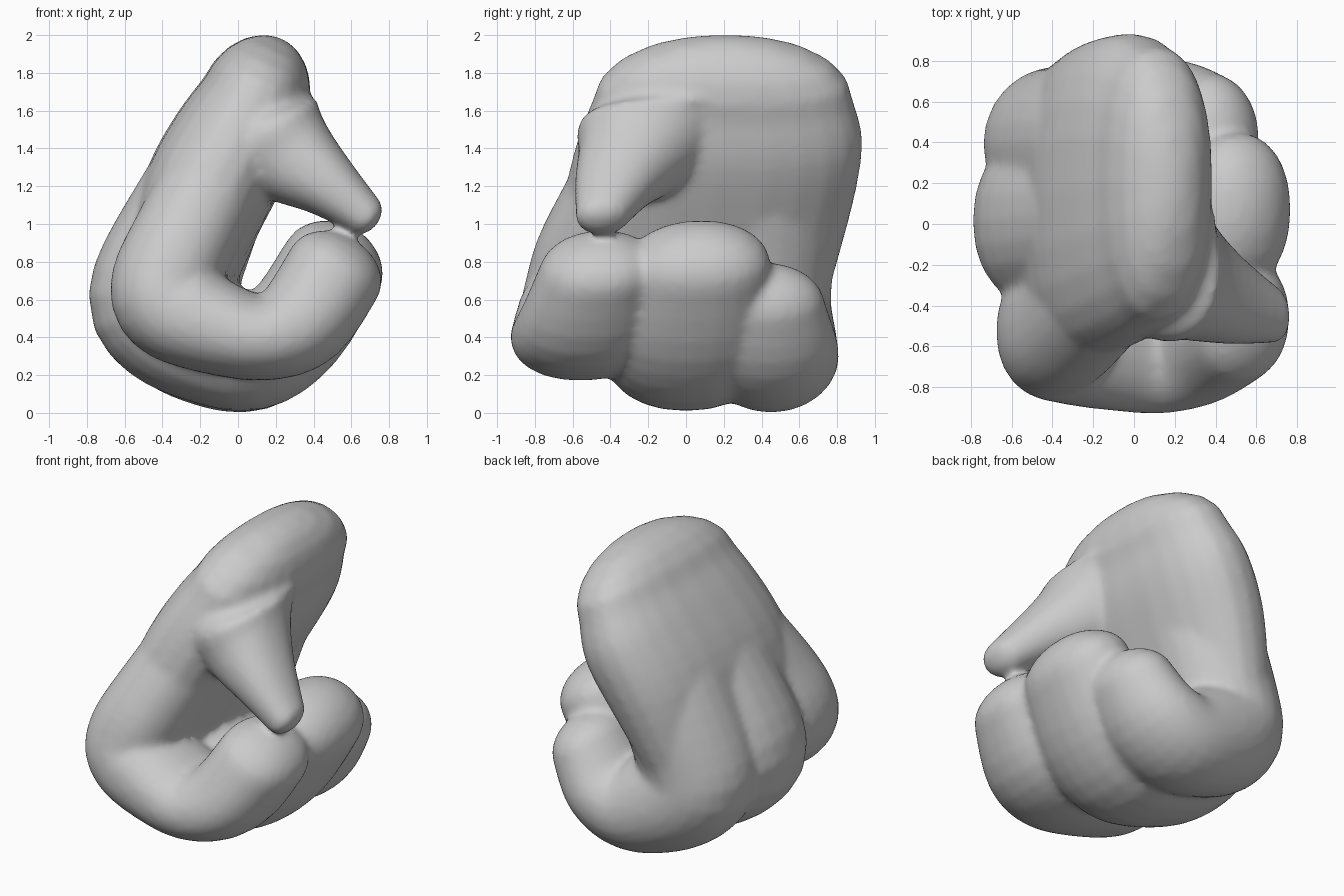
import bpy, bmesh, math
from mathutils import Vector

if "Cube" in bpy.data.objects:
    bpy.data.objects.remove(bpy.data.objects["Cube"])

N = 24

def smooth_path(path, steps=4):
    """Catmull-Rom through (x, y, z, half width, half thickness) stations."""
    out = []
    for i in range(len(path) - 1):
        quad = [path[max(i - 1, 0)], path[i], path[i + 1], path[min(i + 2, len(path) - 1)]]
        for s in range(steps):
            t = s / steps
            out.append([0.5 * (2 * b + (c - a) * t + (2 * a - 5 * b + 4 * c - d) * t * t
                               + (3 * b - a - 3 * c + d) * t ** 3) for a, b, c, d in zip(*quad)])
    return out + [list(path[-1])]

def limb(bm, path, cap0, cap1, power=0.92):
    """Loft elliptical rings along a path, with domed ends."""
    path = smooth_path(path)
    pts = [Vector(p[:3]) for p in path]
    d0 = (pts[0] - pts[2]).normalized()
    d1 = (pts[-1] - pts[-3]).normalized()
    rings = []
    for i, p in enumerate(path):
        t = pts[min(i + 1, len(pts) - 1)] - pts[max(i - 1, 0)]
        n = Vector((-t.z, 0, t.x)).normalized()
        rings.append((pts[i], n, p[3], p[4]))

    def dome(ring, d, length):
        c, n, w, h = ring
        return [(c + d * length * math.sin(a), n, w * math.cos(a), h * math.cos(a))
                for a in (0.3, 0.6, 0.9, 1.2, 1.45)]
    rings = dome(rings[0], d0, cap0)[::-1] + rings + dome(rings[-1], d1, cap1)

    def sp(v):
        return math.copysign(abs(v) ** power, v)
    loops = []
    for c, n, w, h in rings:
        loops.append([bm.verts.new(c + Vector((0, w * sp(math.cos(a)), 0)) + n * h * sp(math.sin(a)))
                      for a in (2 * math.pi * k / N for k in range(N))])
    for a, b in zip(loops, loops[1:]):
        for k in range(N):
            bm.faces.new((a[k], a[(k + 1) % N], b[(k + 1) % N], b[k]))
    bm.faces.new(loops[0][::-1])
    bm.faces.new(loops[-1])

bm = bmesh.new()
# palm
limb(bm, [(-0.36, 0.02, 0.65, 0.74, 0.28), (-0.18, 0.12, 1.13, 0.77, 0.34),
          (-0.02, 0.18, 1.44, 0.755, 0.335), (0.08, 0.195, 1.65, 0.69, 0.29)], 0.1, 0.365, 0.82)
# thumb
limb(bm, [(0.09, 0.06, 1.70, 0.40, 0.26), (0.13, -0.13, 1.53, 0.43, 0.32),
          (0.25, -0.23, 1.38, 0.34, 0.28),
          (0.47, -0.36, 1.21, 0.23, 0.18), (0.67, -0.44, 1.045, 0.145, 0.115)], 0.1, 0.085)
# front finger
limb(bm, [(-0.03, -0.12, 1.42, 0.40, 0.28), (-0.27, -0.41, 0.95, 0.36, 0.28),
          (-0.38, -0.51, 0.70, 0.34, 0.29), (-0.35, -0.54, 0.57, 0.34, 0.29),
          (-0.16, -0.56, 0.47, 0.35, 0.26), (0.12, -0.56, 0.40, 0.37, 0.23),
          (0.34, -0.53, 0.49, 0.36, 0.26), (0.515, -0.47, 0.75, 0.31, 0.265)], 0.1, 0.20)
# middle finger
limb(bm, [(0.00, 0.10, 1.50, 0.36, 0.30), (-0.20, 0.05, 1.10, 0.40, 0.345),
          (-0.41, 0.02, 0.67, 0.43, 0.37), (-0.37, 0.01, 0.52, 0.44, 0.37),
          (-0.19, 0.00, 0.40, 0.44, 0.345), (0.07, 0.00, 0.32, 0.43, 0.31),
          (0.30, 0.02, 0.46, 0.43, 0.29), (0.50, 0.06, 0.77, 0.39, 0.28)], 0.1, 0.24)
# back finger
limb(bm, [(0.00, 0.34, 1.50, 0.38, 0.30), (-0.20, 0.40, 1.08, 0.40, 0.335),
          (-0.37, 0.39, 0.64, 0.38, 0.36), (-0.34, 0.41, 0.50, 0.37, 0.36),
          (-0.18, 0.44, 0.38, 0.36, 0.34), (0.04, 0.45, 0.30, 0.36, 0.30),
          (0.24, 0.44, 0.38, 0.36, 0.27), (0.38, 0.43, 0.57, 0.31, 0.24)], 0.1, 0.22, 1.0)
bmesh.ops.recalc_face_normals(bm, faces=bm.faces)
mesh = bpy.data.meshes.new("curled_hand")
bm.to_mesh(mesh)
bm.free()
hand = bpy.data.objects.new("curled_hand", mesh)
bpy.context.collection.objects.link(hand)

# fuse the parts into one soft skin
fuse = hand.modifiers.new("fuse", 'REMESH')
fuse.mode = 'VOXEL'
fuse.voxel_size = 0.022
fuse.use_smooth_shade = True
soft = hand.modifiers.new("soften", 'SMOOTH')
soft.factor = 0.5
soft.iterations = 12
